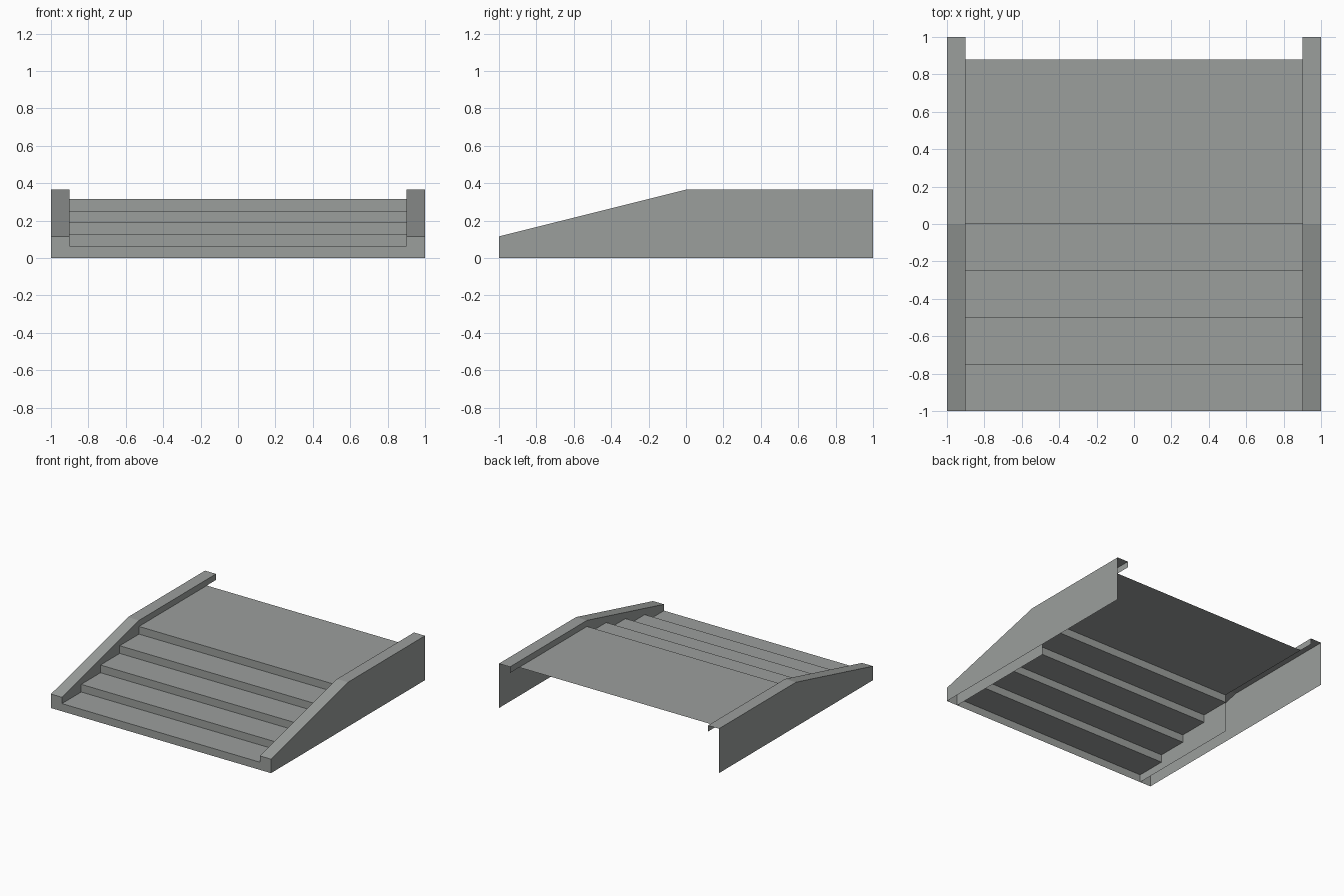
import bpy

cube = bpy.data.objects.get("Cube")
if cube:
    bpy.data.objects.remove(cube)

stone = bpy.data.materials.new("stone grey")
stone.use_nodes = True
grey = (0.33, 0.345, 0.335, 1)
stone.diffuse_color = grey
stone.node_tree.nodes["Principled BSDF"].inputs["Base Color"].default_value = grey

OUTER, INNER = 1.0, 0.9          # faces of the side walls
STEPS, RISE, TREAD = 5, 0.063, 0.25
DECK_Z, DECK_BACK = STEPS * RISE, 0.88
TOP_Z, FRONT_Z = 0.365, 0.115    # wall height at the back and front


def add_shell(name, verts, faces):
    """Make an open, flat-shaded sheet object."""
    mesh = bpy.data.meshes.new(name)
    mesh.from_pydata(verts, [], faces)
    mesh.materials.append(stone)
    obj = bpy.data.objects.new(name, mesh)
    bpy.context.collection.objects.link(obj)
    return obj


def strip(profile, x0, x1):
    """Sweep a (y, z) profile between two x positions."""
    verts = [(x, y, z) for y, z in profile for x in (x0, x1)]
    faces = [(i, i + 1, i + 3, i + 2) for i in range(0, len(verts) - 2, 2)]
    return verts, faces


# Stairs and deck: one folded sheet, open underneath and at the back
profile = [(-1, 0)]
for i in range(STEPS):
    y, z = -1 + i * TREAD, (i + 1) * RISE
    profile.append((y, z))
    profile.append((y + TREAD if i < STEPS - 1 else DECK_BACK, z))
add_shell("stairs_and_deck", *strip(profile, -INNER, INNER))

# Side walls: hollow, with a sloping coping and an inner face
coping = [(-1, 0), (-1, FRONT_Z), (0, TOP_Z), (1, TOP_Z)]
outer = coping + [(1, 0)]
inner_front = [(-1, 0), (0, 0), (0, TOP_Z), (-1, FRONT_Z)]
inner_lip = [(0, DECK_Z), (1, DECK_Z), (1, TOP_Z), (0, TOP_Z)]

for name, side in (("left_wall", 1), ("right_wall", -1)):
    verts, faces = strip(coping, side * INNER, side * OUTER)
    for x, outline in ((OUTER, outer[::-1]), (INNER, inner_front[::-1]),
                       (INNER, inner_lip[::-1])):
        if x == INNER:
            loop = outline
        else:
            loop = outline
        start = len(verts)
        verts += [(side * x, y, z) for y, z in loop]
        faces.append(tuple(range(start, len(verts))))
    # Mirrored side needs its winding flipped
    if side < 0:
        faces = [f[::-1] for f in faces]
    add_shell(name, verts, faces)
